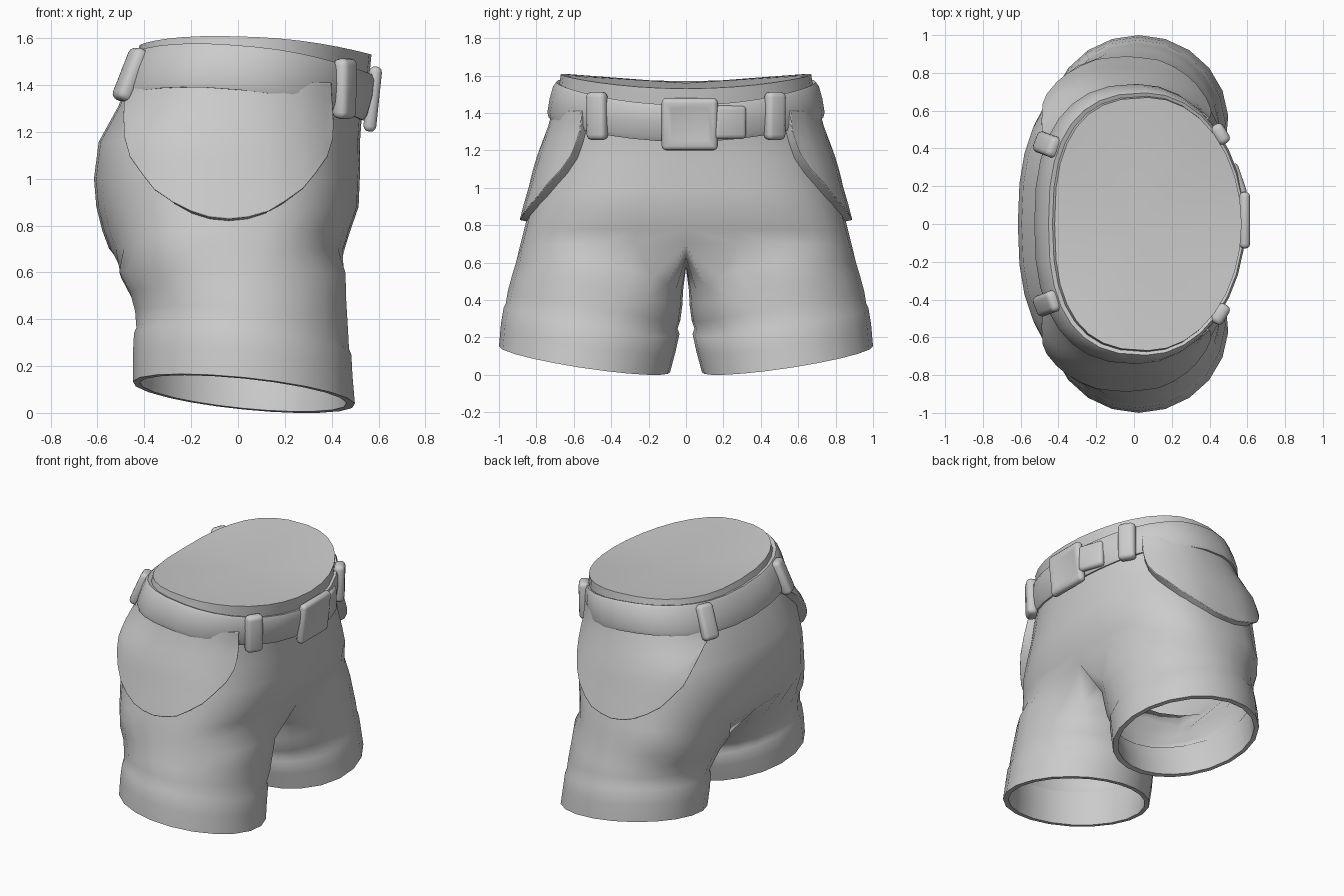
import bpy, bmesh
from math import sin, cos, pi, radians, copysign
from mathutils import Vector, Matrix
from mathutils.bvhtree import BVHTree

cube = bpy.data.objects.get("Cube")
if cube:
    bpy.data.objects.remove(cube, do_unlink=True)

grey = bpy.data.materials.new("light grey cloth")
grey.use_nodes = True
grey.diffuse_color = (0.6, 0.6, 0.6, 1)
grey.node_tree.nodes["Principled BSDF"].inputs["Base Color"].default_value = (0.6, 0.6, 0.6, 1)

N = 16   # steps from front centre round the hip to back centre
K = 5    # inner-thigh points between the legs

# Hip sections: height, back x, front x, half width, front and back roundness
HIPS = [(1.553, -.42, .57, .67, 2.0, 2.6),
        (1.45, -.45, .56, .685, 2.0, 2.6),
        (1.30, -.51, .53, .72, 2.1, 2.5),
        (1.15, -.595, .52, .765, 2.3, 2.5),
        (1.00, -.615, .52, .805, 2.5, 2.5),
        (0.88, -.605, .515, .84, 2.6, 2.5),
        (0.78, -.58, .48, .865, 2.7, 2.6),
        (0.70, -.55, .455, .885, 2.8, 2.8)]

# Leg rings: outer and inner height, back x, front x, inner y, outer y, inner roundness
LEGS = [(.60, .49, -.508, .46, .015, .908, 3.0),
        (.50, .42, -.462, .463, .02, .932, 2.6),
        (.40, .36, -.44, .47, .03, .953, 2.3),
        (.32, .32, -.435, .475, .045, .963, 2),
        (.295, .295, -.445, .485, .035, .975, 2),
        (.20, .20, -.45, .49, .055, .99, 2),
        (.083, .083, -.45, .50, .085, 1.0, 2),
        (.083, .083, -.42, .465, .118, .968, 2),
        (.20, .20, -.42, .46, .09, .955, 2),
        (.32, .32, -.43, .47, .05, .958, 2)]


def clamp(v):
    return max(0.0, min(1.0, v))


def power(v, n):
    return copysign(abs(v) ** (2 / n), v)


def section(z):
    """Hip section values at a height."""
    for hi, lo in zip(HIPS, HIPS[1:]):
        if z >= lo[0]:
            t = (z - lo[0]) / (hi[0] - lo[0])
            return [b + (a - b) * t for a, b in zip(hi, lo)][1:]


def hip_xy(phi, z):
    back, front, width, nf, nb = section(z)
    n = nf if cos(phi) > 0 else nb
    x = (back + front) / 2 + (front - back) / 2 * power(cos(phi), n)
    return Vector((x, width * power(sin(phi), n), 0))


def hip_normal(phi, z):
    t = hip_xy(phi + .02, z) - hip_xy(phi - .02, z)
    return Vector((t.y, -t.x, 0)).normalized()


def hip_point(phi, z, off=0.0, rise=.07, slope=.09):
    """Point on the hips, with the waist dipping at front and back."""
    p = hip_xy(phi, z) + hip_normal(phi, z) * off
    p.z = z + rise * (p.y / .67) ** 2 - slope * p.x
    return p


def leg_ring(row):
    zo, zi, x0, x1, y0, y1, n_in = row
    start, end = radians(-48), radians(228)
    angles = [start + (end - start) * j / N for j in range(N + 1)]
    angles += [end + (2 * pi + start - end) * (k + 1) / (K + 1) for k in range(K)]
    pts = []
    for a in angles:
        n = n_in if sin(a) < 0 else 2
        x = (x0 + x1) / 2 + (x1 - x0) / 2 * power(cos(a), n)
        y = (y0 + y1) / 2 + (y1 - y0) / 2 * power(sin(a), n)
        z = zo + (zi - zo) * max(0, -sin(a))
        w = clamp((.62 - z) / .30)
        pts.append((x, y, z + w * (.15 * (y - .54) - .10 * (x - .02))))
    return pts


def strip(bm, a, b, closed=False):
    n = len(a)
    for i in range(n if closed else n - 1):
        j = (i + 1) % n
        bm.faces.new((a[i], a[j], b[j], b[i]))


def add_verts(bm, pts):
    return [bm.verts.new(p) for p in pts]


def finish(name, bm, mirror=True, bevel=0.0, angle=60):
    me = bpy.data.meshes.new(name)
    bm.to_mesh(me)
    bm.free()
    me.materials.append(grey)
    ob = bpy.data.objects.new(name, me)
    bpy.context.collection.objects.link(ob)
    if bevel:
        m = ob.modifiers.new("soft edge", "BEVEL")
        m.width, m.segments, m.limit_method = bevel, 2, "ANGLE"
        m.angle_limit = radians(40)
    if mirror:
        m = ob.modifiers.new("mirror", "MIRROR")
        m.use_axis = (False, True, False)
    bpy.ops.object.select_all(action="DESELECT")
    ob.select_set(True)
    bpy.context.view_layer.objects.active = ob
    bpy.ops.object.shade_smooth_by_angle(angle=radians(angle))


def soft_box(name, size, matrix, bevel, mirror=False, inset=0.0):
    """Rounded block whose local +x side faces outwards."""
    bm = bmesh.new()
    bmesh.ops.create_cube(bm, size=1, matrix=Matrix.Diagonal((*size, 1)))
    bmesh.ops.bevel(bm, geom=bm.edges[:], offset=bevel, segments=3,
                    profile=.5, affect="EDGES")
    if inset:
        face = max(bm.faces, key=lambda f: f.calc_center_median().x)
        bmesh.ops.inset_region(bm, faces=[face], thickness=inset, depth=-.008)
    bm.transform(matrix)
    finish(name, bm, mirror)


# Shorts body: half, mirrored across the middle, open at the legs
bm = bmesh.new()
rows = []
for row in HIPS:
    w = clamp((row[0] - 1.0) / .55)
    rows.append(add_verts(bm, [hip_point(pi * j / N, row[0], 0, .055 * w, .04 * w)
                               for j in range(N + 1)]))
for a, b in zip(rows, rows[1:]):
    strip(bm, a, b)
top = bm.verts.new((.06, 0, 1.56))
for a, b in zip(rows[0], rows[0][1:]):
    bm.faces.new((top, a, b))

# Crotch arc joins the hips to the leg rings
arc = []
for k in range(K):
    u = -1 + 2 * (k + 1) / (K + 1)
    arc.append((-.0475 + .5025 * u, 0, .57 + .13 * u * u))
previous = rows[-1] + add_verts(bm, arc)
for row in LEGS:
    ring = add_verts(bm, leg_ring(row))
    strip(bm, previous, ring, closed=True)
    previous = ring
bmesh.ops.recalc_face_normals(bm, faces=bm.faces[:])
skin = BVHTree.FromBMesh(bm)
finish("shorts_body", bm)

# Belt
bm = bmesh.new()
previous = None
for z, off in [(1.30, -.01), (1.295, .014), (1.32, .026), (1.40, .032),
               (1.47, .028), (1.495, .016), (1.49, -.01)]:
    ring = add_verts(bm, [hip_point(pi * j / N, z, off) for j in range(N + 1)])
    if previous:
        strip(bm, previous, ring)
    previous = ring
bmesh.ops.recalc_face_normals(bm, faces=bm.faces[:])
finish("belt", bm)

# Belt loops
for name, deg, low, high in [("front_belt_loop", 40, 1.26, 1.52),
                             ("back_belt_loop", 150, 1.26, 1.49)]:
    phi = radians(deg)
    p, q = hip_point(phi, low, .03), hip_point(phi, high, .03)
    normal = hip_normal(phi, 1.4)
    side = Vector((0, 0, 1)).cross(normal)
    up = q - p
    up = (up - side * up.dot(side)).normalized()
    frame = Matrix((side.cross(up), side, up)).transposed().to_4x4()
    soft_box(name, (.07, .115, (q - p).length),
             Matrix.Translation((p + q) / 2) @ frame, .028, mirror=True)

# Buckle and belt end
soft_box("buckle", (.055, .30, .28),
         Matrix.Translation((.575, .02, 1.34)) @ Matrix.Rotation(radians(6), 4, "Y"),
         .025, inset=.04)
soft_box("belt_end", (.05, .18, .18),
         Matrix.Translation((.55, .235, 1.35)) @ Matrix.Rotation(radians(19), 4, "Z"), .024)

# Rounded side pockets: raised panels with a rim running back to the skin
bm = bmesh.new()
columns = []
for i in range(17):
    u = (i / 8 - 1) * pi / 2
    x, low = -.04 + .41 * sin(u), 1.24 - .42 * cos(u)
    base, raised = [], []
    for k in range(8):
        z = low + (1.41 - low) * k / 7
        hit, normal, _, _ = skin.ray_cast(Vector((x, 2, z)), Vector((0, -1, 0)))
        if normal.y < 0:
            normal = -normal
        lift = .036 + .028 * sin(u) ** 2 - .024 * clamp((z - 1.1) / .3)
        base.append(hit - normal * .005)
        raised.append(hit + normal * lift)
    column = [base[0]] + raised + [base[-1]]
    rim = [base[0]] + base + [base[-1]]
    if i == 0:
        columns.append(rim)
    columns.append(column)
columns.append(rim)
previous = None
for column in columns:
    column = add_verts(bm, column)
    if previous:
        strip(bm, previous, column)
    previous = column
bmesh.ops.remove_doubles(bm, verts=bm.verts[:], dist=.0005)
bmesh.ops.recalc_face_normals(bm, faces=bm.faces[:])
finish("side_pocket", bm, bevel=.012)
